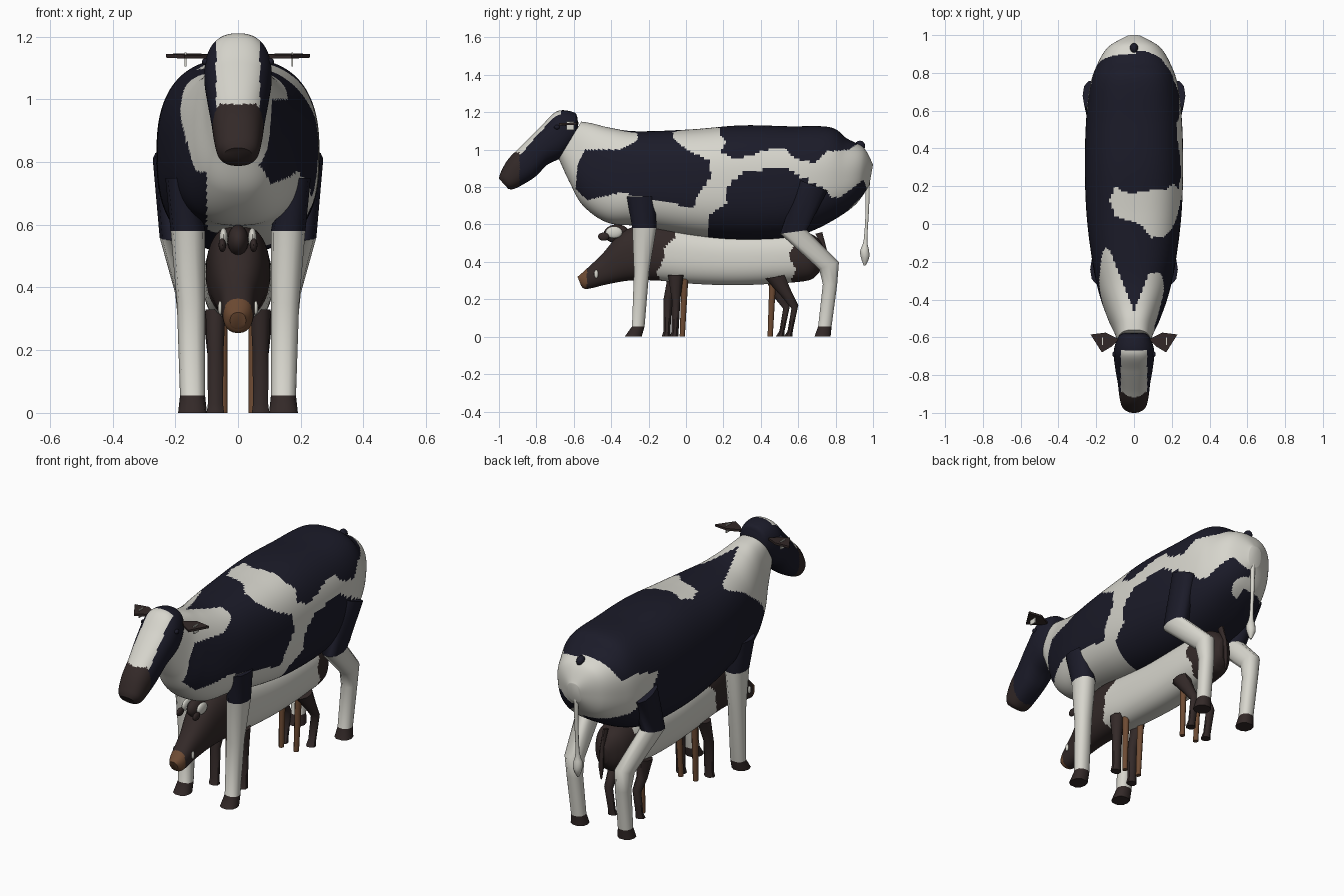
import bpy, bmesh, math
from mathutils import Vector

default_cube = bpy.data.objects.get("Cube")
if default_cube:
    bpy.data.objects.remove(default_cube, do_unlink=True)


def make_material(name, red, green, blue):
    material = bpy.data.materials.new(name)
    material.use_nodes = True
    colour = (red, green, blue, 1)
    material.diffuse_color = colour
    shader = material.node_tree.nodes["Principled BSDF"]
    shader.inputs["Base Color"].default_value = colour
    shader.inputs["Roughness"].default_value = .8
    return material


PALETTE = [make_material("cream white", .68, .67, .61),
           make_material("blue black", .011, .011, .022),
           make_material("dark brown", .033, .022, .021),
           make_material("tan", .155, .07, .033)]
WHITE, BLACK, BROWN, TAN = range(4)


def finish(name, bm, paint, angle=50):
    """Turn a bmesh into a named object, colouring faces by a rule."""
    bmesh.ops.recalc_face_normals(bm, faces=bm.faces)
    for face in bm.faces:
        centre = face.calc_center_median()
        face.material_index = paint(centre) if callable(paint) else paint
    mesh = bpy.data.meshes.new(name)
    bm.to_mesh(mesh)
    bm.free()
    for material in PALETTE:
        mesh.materials.append(material)
    obj = bpy.data.objects.new(name, mesh)
    bpy.context.collection.objects.link(obj)
    bpy.ops.object.select_all(action='DESELECT')
    obj.select_set(True)
    bpy.context.view_layer.objects.active = obj
    bpy.ops.object.shade_smooth_by_angle(angle=math.radians(angle))
    return obj


def smooth_rows(rows, steps):
    """Catmull-Rom interpolation between the given rings."""
    rows = [Vector(row) for row in rows]
    result = []
    for i in range(len(rows) - 1):
        a, b, c = rows[max(i - 1, 0)], rows[i], rows[i + 1]
        d = rows[min(i + 2, len(rows) - 1)]
        for k in range(steps):
            t = k / steps
            result.append(b + (c - a) * t / 2 + (a * 2 - b * 5 + c * 4 - d) * t * t / 2
                          + (b * 3 - a - c * 3 + d) * t ** 3 / 2)
    return result + [rows[-1]]


def loft(name, rows, paint, sides=10, steps=1, power=1, x=0):
    """Each row: y, z of one edge; y, z of the opposite edge; half width; x shift."""
    bm = bmesh.new()
    rings = []
    for row in smooth_rows(rows, steps):
        ya, za, yb, zb, width = row[:5]
        shift = x * row[5] if len(row) > 5 else 0
        ring = []
        for k in range(sides):
            turn = 2 * math.pi * (k + .5) / sides
            across = math.copysign(abs(math.sin(turn)) ** power, math.sin(turn))
            along = math.copysign(abs(math.cos(turn)) ** power, math.cos(turn))
            mix = (1 - along) / 2
            ring.append(bm.verts.new((shift + width * across,
                                      ya + (yb - ya) * mix, za + (zb - za) * mix)))
        rings.append(ring)
    for first, second in zip(rings, rings[1:]):
        for k in range(sides):
            n = (k + 1) % sides
            bm.faces.new((first[k], first[n], second[n], second[k]))
    bm.faces.new(rings[0])
    bm.faces.new(rings[-1])
    return finish(name, bm, paint)


def ellipsoid(name, centre, size, paint):
    bm = bmesh.new()
    bmesh.ops.create_uvsphere(bm, u_segments=16, v_segments=12, radius=1)
    bmesh.ops.scale(bm, vec=size, verts=bm.verts)
    bmesh.ops.translate(bm, vec=centre, verts=bm.verts)
    return finish(name, bm, paint)


def plate(name, outline, thickness, paint):
    """A thin extruded outline."""
    bm = bmesh.new()
    face = bm.faces.new([bm.verts.new(point) for point in outline])
    extruded = bmesh.ops.extrude_face_region(bm, geom=[face])["geom"]
    moved = [item for item in extruded if isinstance(item, bmesh.types.BMVert)]
    bmesh.ops.translate(bm, vec=thickness, verts=moved)
    return finish(name, bm, paint, 20)


def inside(polygon, u, v):
    hit = False
    for (ua, va), (ub, vb) in zip(polygon, polygon[1:] + polygon[:1]):
        if (va > v) != (vb > v) and u < ua + (ub - ua) * (v - va) / (vb - va):
            hit = not hit
    return hit


# Coat patches: side outlines in (y, z), saddle outline in (x, y)
shoulder = [(-.58, .92), (-.54, 1), (-.35, 1), (-.26, 1.05), (-.25, 1.3), (-.08, 1.3),
            (-.07, 1.06), (.02, .99), (.13, .94), (.13, .85), (.06, .76), (.04, .69),
            (-.12, .72), (-.35, .77), (-.53, .73), (-.59, .79)]
back = [(.18, 1.3), (.18, 1.08), (.22, 1.04), (.18, .99), (.26, .95), (.36, .97), (.42, 1),
        (.54, 1), (.58, .95), (.69, .93), (.75, .99), (.87, 1), (.93, 1.04), (.9, 1.3)]
flank = [(.12, .4), (.12, .65), (.22, .71), (.21, .79), (.31, .88), (.53, .91), (.62, .85),
         (.74, .79), (.78, .74), (.83, .75), (.95, .84), (.97, .78), (.83, .64), (.6, .4)]
neck = [(-1, 1.3), (-.44, 1.3), (-.12, 1.06), (-.25, 1), (-.36, .92), (-.45, .85),
        (-.5, .77), (-1, .75)]
rump = [(1.1, 1.04), (.9, 1.04), (.85, .93), (.75, .94), (.6, .9), (.66, .8), (.78, .72),
        (1.1, .68)]
saddle = [(-.13, .13), (-.1, .2), (-.03, .16), (.1, .18), (.1, -.08), (.03, 0), (-.1, .04)]


def coat(p):
    if p.z > 1 and p.y < -.08 and abs(p.x) < (p.y + .46) * .4:
        return BLACK
    if p.z > 1 and p.x < .1 and -.1 < p.y < .22:
        return WHITE if inside(saddle, p.x, p.y) else BLACK
    if p.x > 0:
        dark = any(inside(patch, p.y, p.z) for patch in (shoulder, back, flank))
        return BLACK if dark else WHITE
    light = inside(neck, p.y, p.z) or inside(rump, p.y, p.z)
    light = light or (p.y < -.15 and p.x > -.1 and p.z < .85)
    return WHITE if light else BLACK


def face_colour(p):
    if p.y < -.89 and p.z < .985:
        return BROWN
    front = 1.205 + (p.y + .69) * .96 - .045
    return WHITE if p.y < -.67 and abs(p.x) < .07 and p.z > front else BLACK


def leg_colour(p):
    return BROWN if p.z < .055 else BLACK if p.z > .57 else WHITE


def calf_colour(p):
    if p.y < -.53:
        return TAN
    edge = -.14 + max(p.z - .4, 0) * .5 + .015 * math.sin(p.z * 50)
    return WHITE if edge < p.y < .57 + .015 * math.sin(p.z * 40) else BROWN


# Cow body and head
loft("cow_body", [
    (-.56, 1.15, -.68, .95, .085), (-.5, 1.14, -.62, .82, .105), (-.42, 1.12, -.55, .7, .14),
    (-.3, 1.1, -.42, .61, .185), (-.15, 1.1, -.25, .59, .22), (.05, 1.11, .02, .54, .25),
    (.3, 1.13, .25, .515, .26), (.55, 1.125, .5, .52, .255), (.77, 1.12, .66, .56, .235),
    (.86, 1.06, .8, .63, .2), (.95, 1.01, .91, .71, .14), (1, .92, .98, .81, .04)],
    coat, sides=120, steps=22, power=.78)
loft("cow_head", [
    (-.58, 1.17, -.57, 1.06, .05), (-.6, 1.2, -.6, 1.02, .085), (-.69, 1.205, -.66, .96, .107),
    (-.78, 1.12, -.74, .92, .1), (-.88, 1.02, -.8, .86, .086), (-.95, .95, -.86, .82, .078),
    (-.99, .88, -.92, .79, .066), (-1, .845, -.95, .79, .045)],
    face_colour, sides=72, steps=14, power=.86)

# Cow tail
loft("cow_tail", [(.955, .9, .985, .9, .015), (.96, .7, .98, .7, .011),
                  (.95, .52, .97, .52, .011), (.93, .46, .98, .46, .025),
                  (.935, .42, .98, .42, .022), (.95, .38, .96, .38, .005)], WHITE, steps=3)
ellipsoid("tail_nub", (0, .93, 1.02), (.022, .028, .028), BLACK)

for side, label in ((1, "left"), (-1, "right")):
    # Cow legs
    loft("cow_front_leg_" + label, [
        (-.32, .75, -.16, .75, .048, .184), (-.29, .58, -.155, .58, .055, .16),
        (-.28, .35, -.195, .35, .045, .15), (-.29, .055, -.22, .055, .04, .145),
        (-.33, 0, -.235, 0, .046, .145)], leg_colour, x=side, power=.85)
    loft("cow_hind_leg_" + label, [
        (.6, .84, .76, .78, .05, .222), (.5, .55, .65, .57, .055, .195),
        (.71, .36, .82, .4, .045, .155), (.73, .28, .81, .28, .04, .15),
        (.705, .055, .78, .055, .037, .145), (.685, 0, .775, 0, .046, .145)],
        leg_colour, x=side, power=.85)
    # Cow ears, tags and eyes
    plate("cow_ear_" + label, [(side * px, py, pz) for px, py, pz in (
        (.08, -.61, 1.132), (.15, -.575, 1.135), (.23, -.585, 1.133),
        (.17, -.68, 1.13), (.12, -.65, 1.13))], (0, 0, .012), BROWN)
    plate("ear_tag_" + label, [(side * .17, y, z) for y, z in (
        (-.64, 1.105), (-.6, 1.105), (-.6, 1.15), (-.64, 1.15))], (.006, 0, 0), WHITE)
    ellipsoid("cow_eye_" + label, (side * .103, -.69, 1.12), (.012, .015, .012), BLACK)

    # Calf legs, with one side stepping slightly ahead
    step = .022 * side
    loft("calf_front_leg_" + label, [
        (-.1, .33, -.01, .33, .035, .072), (-.1 + step, .2, -.05 + step, .2, .028, .072),
        (-.1 + step, .03, -.06 + step, .03, .026, .072),
        (-.11 + step, 0, -.06 + step, 0, .03, .072)], BROWN, sides=8, x=side)
    loft("calf_hind_leg_" + label, [
        (.42, .31, .53, .33, .04, .075), (.49 + step, .21, .55 + step, .23, .028, .075),
        (.54 + step, .15, .58 + step, .17, .024, .072), (.52 + step, .03, .55 + step, .03, .022, .07),
        (.5 + step, 0, .55 + step, 0, .027, .07)], BROWN, sides=8, x=side)
    for part, y in (("front", -.01), ("hind", .46)):
        loft("calf_inner_%s_leg_%s" % (part, label), [
            (y - .015, .33, y + .025, .33, .018, .05), (y - .025, 0, y + .005, 0, .014, .046)],
            TAN, sides=8, x=side)
    # Calf ears with dark tips, and cheek marks
    ellipsoid("calf_ear_" + label, (side * .046, -.385, .558), (.014, .045, .032), WHITE)
    ellipsoid("calf_ear_tip_" + label, (side * .05, -.44, .535), (.012, .03, .022), BROWN)
    ellipsoid("calf_cheek_mark_" + label, (side * .057, -.48, .335), (.007, .011, .022), WHITE)

# Calf body, forelock and tail
loft("calf_body", [
    (-.58, .32, -.56, .27, .025), (-.54, .355, -.53, .255, .045),
    (-.45, .44, -.42, .28, .06), (-.34, .56, -.3, .3, .088), (-.2, .6, -.15, .3, .1),
    (0, .58, 0, .285, .105), (.2, .56, .25, .275, .11), (.45, .56, .5, .285, .11),
    (.62, .56, .65, .3, .1), (.7, .53, .7, .33, .07), (.74, .47, .73, .37, .03)],
    calf_colour, sides=64, steps=14, power=.85)
ellipsoid("calf_forelock", (0, -.37, .55), (.034, .07, .05), BROWN)
loft("calf_tail", [(.69, .55, .73, .56, .012), (.735, .46, .755, .46, .01),
                   (.74, .36, .76, .36, .016), (.745, .29, .755, .29, .004)], BROWN, sides=8)
